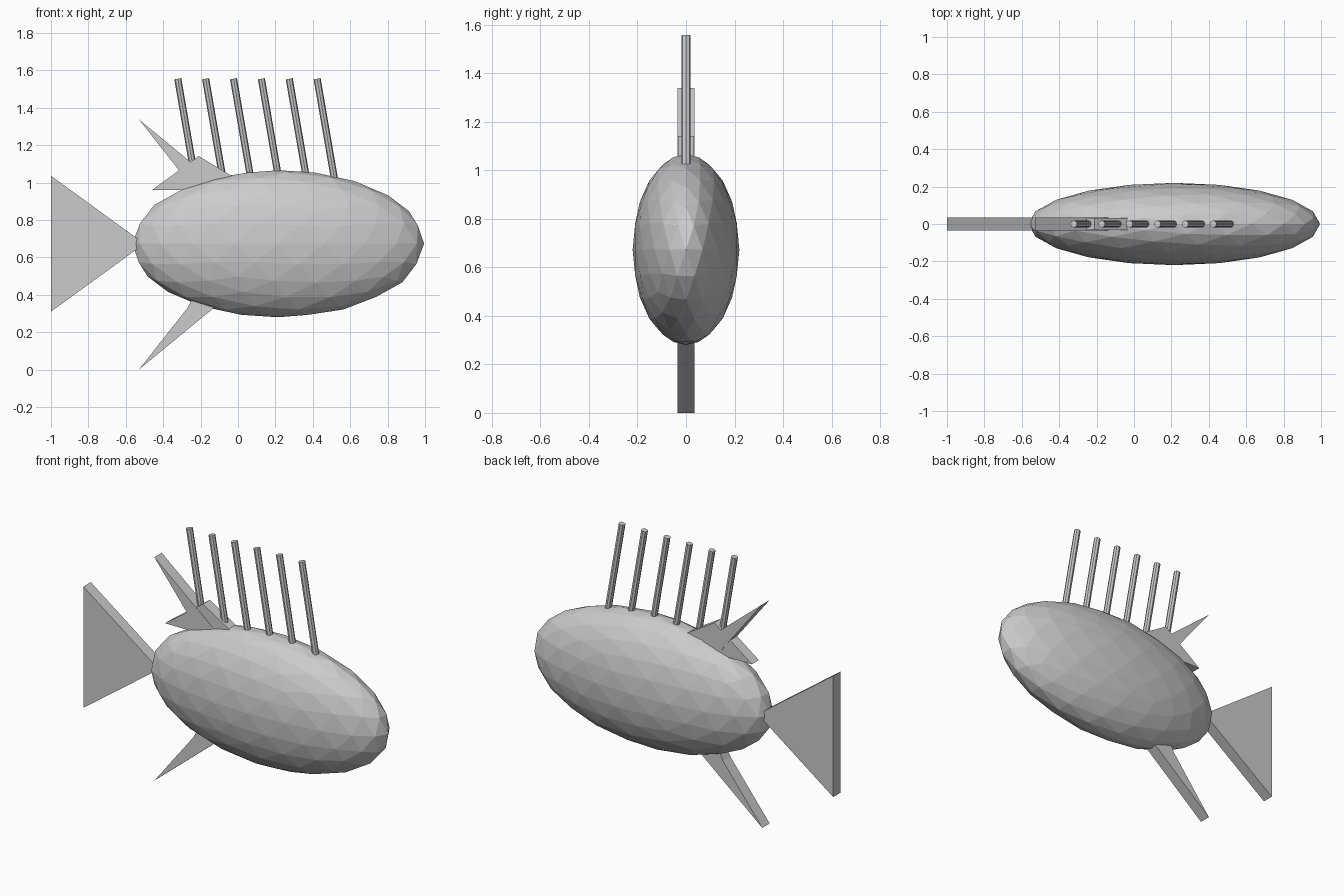
import bpy, bmesh
from math import radians, sin, cos
from mathutils import Matrix, Vector

cube = bpy.data.objects.get("Cube")
if cube:
    bpy.data.objects.remove(cube, do_unlink=True)

grey = bpy.data.materials.new("plain grey")
grey.use_nodes = True
colour = (0.6, 0.6, 0.6, 1)
grey.diffuse_color = colour
grey.node_tree.nodes["Principled BSDF"].inputs["Base Color"].default_value = colour


def finish(name, bm):
    bmesh.ops.recalc_face_normals(bm, faces=bm.faces)
    mesh = bpy.data.meshes.new(name)
    bm.to_mesh(mesh)
    bm.free()
    mesh.materials.append(grey)
    obj = bpy.data.objects.new(name, mesh)
    bpy.context.collection.objects.link(obj)
    return obj


def fin(name, outline, half=0.035):
    """Flat fin: an x-z outline extruded across y."""
    bm = bmesh.new()
    face = bm.faces.new([bm.verts.new((x, -half, z)) for x, z in outline])
    extruded = bmesh.ops.extrude_face_region(bm, geom=[face])["geom"]
    verts = [v for v in extruded if isinstance(v, bmesh.types.BMVert)]
    bmesh.ops.translate(bm, verts=verts, vec=(0, 2 * half, 0))
    return finish(name, bm)


# Faceted egg-shaped body
MID = 0.673
bm = bmesh.new()
bmesh.ops.create_icosphere(bm, subdivisions=3, radius=1)
bmesh.ops.scale(bm, verts=bm.verts, vec=(0.78, 0.22, 0.393))
bmesh.ops.translate(bm, verts=bm.verts, vec=(0.215, 0, MID))
finish("body", bm)

# Tail
fin("tail_fin", [(-1, 0.31), (-0.5, MID), (-1, 1.036)])

# Swept spikes, the lower one mirroring the upper one about the body axis
spike = [(-0.53, 0), (-0.05, 0.395), (-0.15, 0.45), (-0.25, 0.37), (-0.27, 0.33)]
fin("belly_fin", spike)
fin("back_fin_spike", [(x, 2 * MID - 0.008 - z) for x, z in spike])
fin("back_fin_base", [(-0.46, 0.96), (0.09, 0.96), (-0.21, 1.142)], 0.033)

# Row of leaning rods along the back
tilt, length = radians(-9.8), 0.64
for i in range(6):
    bm = bmesh.new()
    bmesh.ops.create_cone(bm, cap_ends=True, segments=8, radius1=0.019,
                          radius2=0.019, depth=length)
    top = Vector((-0.322 + 0.149 * i, 0, 1.555))
    centre = top - Vector((sin(tilt), 0, cos(tilt))) * length / 2
    bmesh.ops.transform(bm, verts=bm.verts,
                        matrix=Matrix.Translation(centre) @ Matrix.Rotation(tilt, 4, "Y"))
    finish(f"back_rod_{i + 1}", bm)
